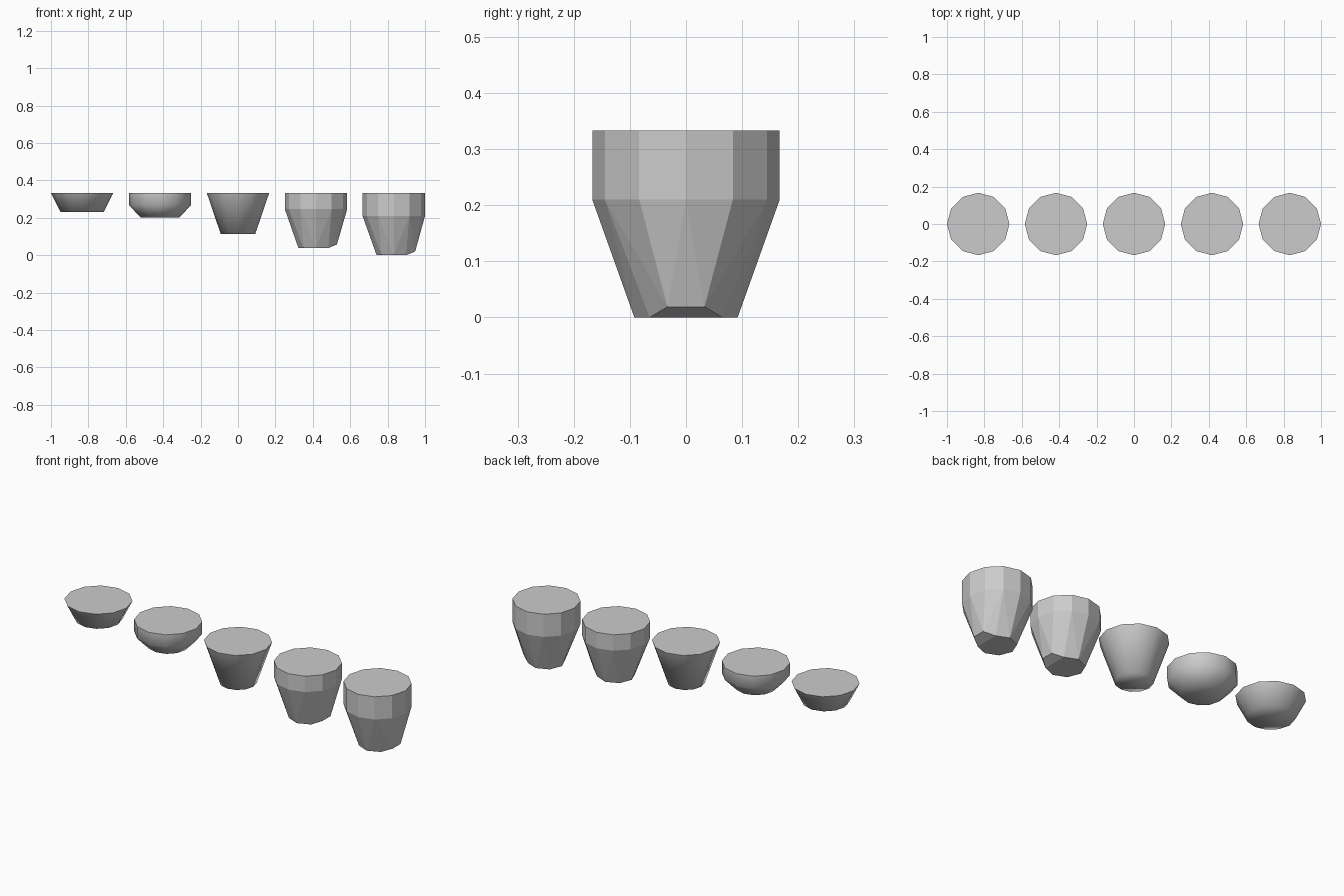
import bpy, bmesh
from math import sin, cos, pi, radians

if "Cube" in bpy.data.objects:
    bpy.data.objects.remove(bpy.data.objects["Cube"])

TOP, R = 0.333, 0.167


def ring(r, z, n=12):
    return [(r * cos(2 * pi * i / n), r * sin(2 * pi * i / n), z) for i in range(n)]


def solid(name, x, points, smooth):
    # convex body wrapped round the given rings
    bm = bmesh.new()
    for p in points:
        bm.verts.new(p)
    bmesh.ops.convex_hull(bm, input=bm.verts[:])
    bmesh.ops.dissolve_limit(bm, angle_limit=radians(0.5), verts=bm.verts[:], edges=bm.edges[:])
    bmesh.ops.recalc_face_normals(bm, faces=bm.faces[:])
    me = bpy.data.meshes.new(name)
    bm.to_mesh(me)
    bm.free()
    ob = bpy.data.objects.new(name, me)
    ob.location.x = x
    bpy.context.collection.objects.link(ob)
    if smooth:
        bpy.ops.object.select_all(action='DESELECT')
        ob.select_set(True)
        bpy.context.view_layer.objects.active = ob
        bpy.ops.object.shade_smooth_by_angle(angle=radians(80))


def clipped_base(r, z, out):
    # eight-sided foot whose +x corner is replaced by a small raised chamfer
    return ring(r, z, 8)[1:] + [(out, s * 0.033, z + 0.019) for s in (-1, 1)]


rim = ring(R, TOP)

# shallow bowls and tapered cup, smooth
solid("shallow_bowl", -0.833, rim + ring(0.115, 0.23), True)
solid("round_bowl", -0.417, rim + ring(R, 0.268) + ring(0.102, 0.2), True)
solid("tapered_cup", 0, rim + ring(0.092, 0.112), True)

# tall faceted cups
solid("tall_cup", 0.417, rim + ring(R, 0.247) + clipped_base(0.094, 0.038, 0.112), False)
solid("tallest_cup", 0.833, rim + ring(R, 0.21) + clipped_base(0.092, 0, 0.114), False)
